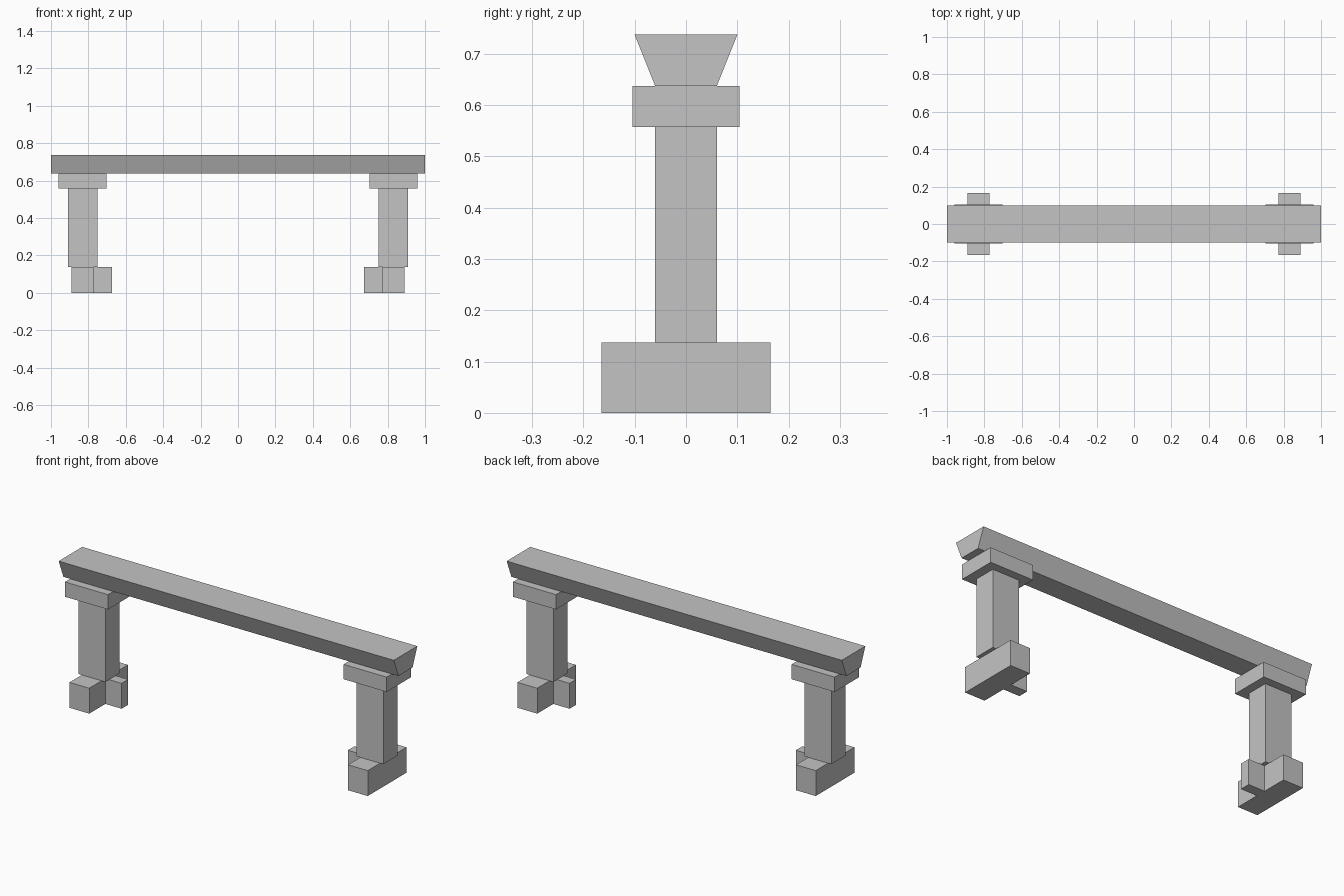
import bpy

cube = bpy.data.objects.get("Cube")
if cube:
    bpy.data.objects.remove(cube, do_unlink=True)

# Single plain grey
GREY = (0.55, 0.55, 0.55, 1)
grey = bpy.data.materials.new("plain_grey")
grey.use_nodes = True
grey.diffuse_color = GREY
grey.node_tree.nodes["Principled BSDF"].inputs["Base Color"].default_value = GREY


def block(name, x, z, half_low, half_high=None):
    """Block spanning x and z ranges, with half depths at bottom and top."""
    half_high = half_high or half_low
    bpy.ops.mesh.primitive_cube_add(size=2)
    obj = bpy.context.object
    obj.name = obj.data.name = name
    for v in obj.data.vertices:
        right, up = v.co.x > 0, v.co.z > 0
        v.co = (x[right], v.co.y * (half_high if up else half_low), z[up])
    obj.data.materials.append(grey)
    return obj


# Top beam, narrower underneath
block("beam", (-1, 1), (0.637, 0.737), 0.06, 0.1)

# Two mirrored legs
for side, sign in (("left", 1), ("right", -1)):
    def leg_part(name, inner, outer, z, half):
        block(f"{side}_{name}", sorted((sign * inner, sign * outer)), z, half)

    leg_part("cap", 0.703, 0.96, (0.557, 0.637), 0.104)
    leg_part("post", 0.75, 0.91, (0.137, 0.557), 0.06)
    leg_part("foot", 0.772, 0.89, (0, 0.137), 0.165)
    leg_part("inner_foot", 0.675, 0.772, (0, 0.137), 0.028)
